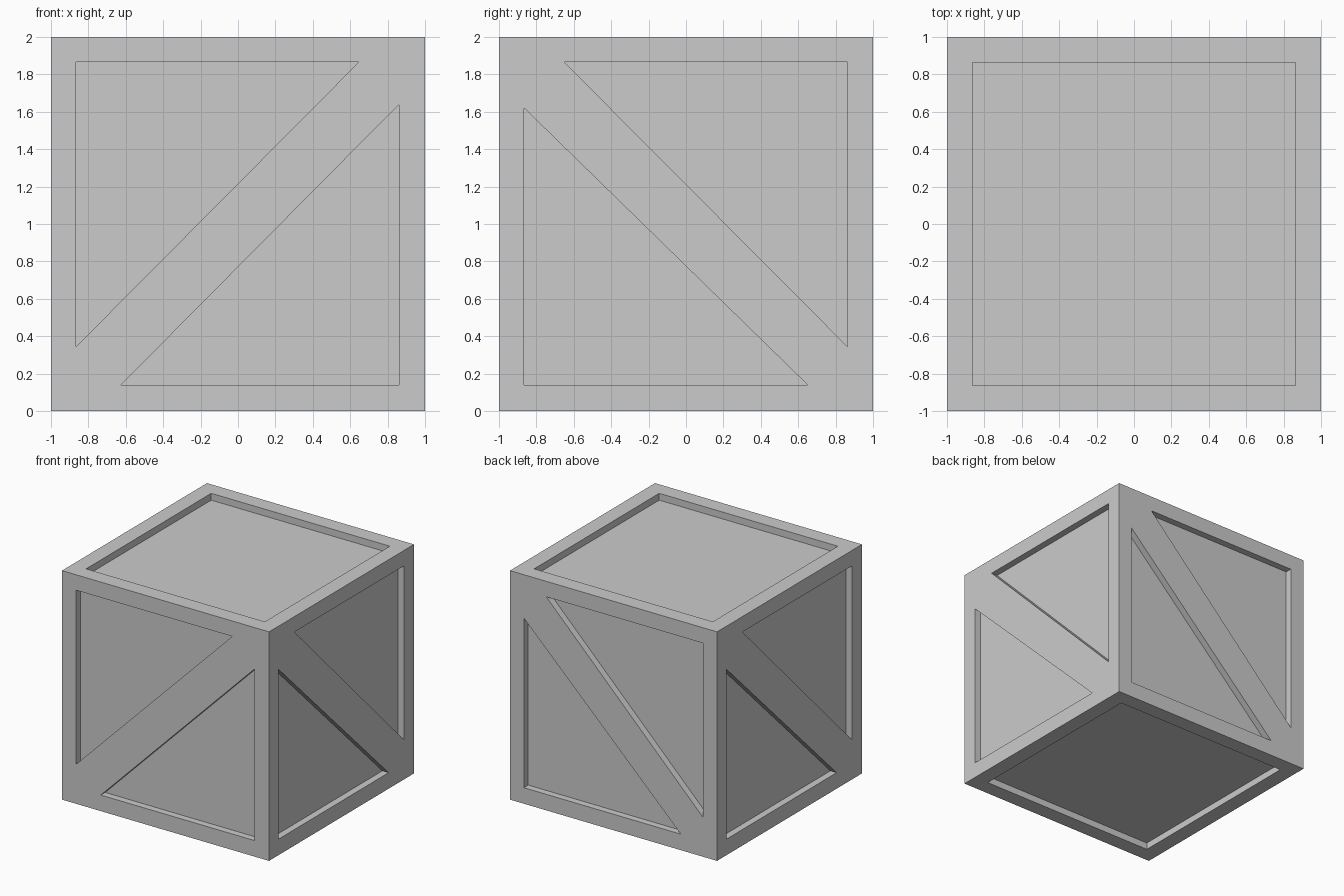
import bpy, bmesh
from mathutils import Vector

if "Cube" in bpy.data.objects:
    bpy.data.objects.remove(bpy.data.objects["Cube"])

DEPTH = 0.06   # recess depth
CENTRE = Vector((0, 0, 1))

# Recess outlines in face coordinates (right, up), measured from the face centre
SQUARE = [(-.863, -.863), (.863, -.863), (.863, .863), (-.863, .863)]
FALLING = [[(-.65, .865), (.863, .345 - 1), (.863, .865)],
           [(-.866, .62), (-.866, -.86), (.65, -.86)]]
RISING = [[(-.865, .865), (-.865, .345 - 1), (.645, .865)],
          [(.862, .64), (-.625, -.86), (.862, -.86)]]

# Face directions: outward normal, up, recess outlines
FACES = [((0, -1, 0), (0, 0, 1), RISING),
         ((1, 0, 0), (0, 0, 1), FALLING),
         ((0, 1, 0), (0, 0, 1), FALLING),
         ((-1, 0, 0), (0, 0, 1), FALLING),
         ((0, 0, 1), (0, 1, 0), [SQUARE]),
         ((0, 0, -1), (0, 1, 0), [SQUARE])]


def add_prism(bm, outline, normal, up):
    """Prism reaching from outside the face down to the recess floor."""
    n, u = Vector(normal), Vector(up)
    r = u.cross(n)
    rings = [[bm.verts.new(CENTRE + r * a + u * b + n * h) for a, b in outline]
             for h in (1 - DEPTH, 1.1)]
    low, high = rings
    bm.faces.new(low)
    bm.faces.new(high)
    for i in range(len(low)):
        j = (i + 1) % len(low)
        bm.faces.new((low[i], low[j], high[j], high[i]))


# Crate body
bpy.ops.mesh.primitive_cube_add(size=2, location=CENTRE)
crate = bpy.context.object
crate.name = "crate"

# Cutter holding all recess prisms
bm = bmesh.new()
for normal, up, outlines in FACES:
    for outline in outlines:
        add_prism(bm, outline, normal, up)
bmesh.ops.recalc_face_normals(bm, faces=bm.faces[:])
mesh = bpy.data.meshes.new("recess_cutter")
bm.to_mesh(mesh)
bm.free()
cutter = bpy.data.objects.new("recess_cutter", mesh)
bpy.context.collection.objects.link(cutter)
cutter.hide_render = True

# Carve the recesses, then drop the cutter
mod = crate.modifiers.new("recesses", 'BOOLEAN')
mod.operation = 'DIFFERENCE'
mod.solver = 'EXACT'
mod.object = cutter
bpy.context.view_layer.objects.active = crate
bpy.ops.object.modifier_apply(modifier=mod.name)
bpy.data.objects.remove(cutter, do_unlink=True)
